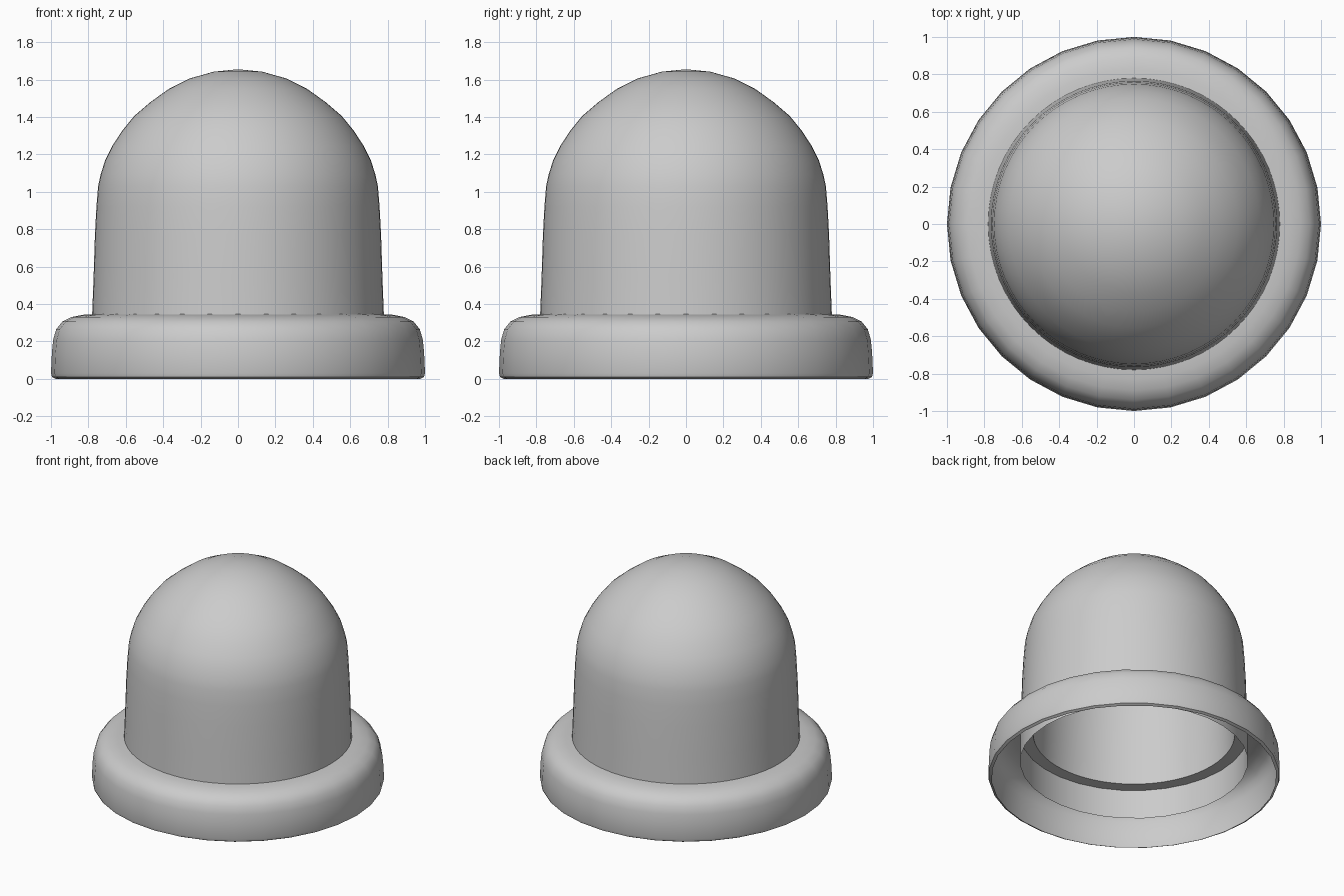
import bpy, bmesh, math

if "Cube" in bpy.data.objects:
    bpy.data.objects.remove(bpy.data.objects["Cube"])

grey = bpy.data.materials.new("plain grey")
grey.diffuse_color = (0.6, 0.6, 0.6, 1)
grey.use_nodes = True
grey.node_tree.nodes["Principled BSDF"].inputs["Base Color"].default_value = grey.diffuse_color


def lathe(name, profile, segments, closed):
    """Spin an (r, z) profile about the z axis."""
    bm = bmesh.new()
    verts = [bm.verts.new((r, 0, z)) for r, z in profile]
    pairs = list(zip(verts, verts[1:]))
    if closed:
        pairs.append((verts[-1], verts[0]))
    edges = [bm.edges.new(p) for p in pairs]
    bmesh.ops.spin(bm, geom=verts + edges, axis=(0, 0, 1), cent=(0, 0, 0),
                   angle=2 * math.pi, steps=segments, use_duplicate=False)
    bmesh.ops.remove_doubles(bm, verts=bm.verts, dist=1e-4)
    bmesh.ops.recalc_face_normals(bm, faces=bm.faces)
    mesh = bpy.data.meshes.new(name)
    bm.to_mesh(mesh)
    bm.free()
    obj = bpy.data.objects.new(name, mesh)
    bpy.context.collection.objects.link(obj)
    mesh.materials.append(grey)
    bpy.ops.object.select_all(action='DESELECT')
    obj.select_set(True)
    bpy.context.view_layer.objects.active = obj
    bpy.ops.object.shade_smooth_by_angle(angle=math.radians(40))
    return obj


# Thick-walled dome, open at the bottom
outer = [(0.78, 0.34), (0.772, 0.55), (0.765, 0.77), (0.757, 0.92), (0.748, 1.03),
         (0.735, 1.09), (0.71, 1.17), (0.672, 1.245), (0.62, 1.325), (0.555, 1.405),
         (0.47, 1.478), (0.37, 1.55), (0.257, 1.606), (0.13, 1.642), (0, 1.655)]
inner = [(r * 0.885, 0.34 + (z - 0.34) * 0.93) for r, z in reversed(outer)]
lathe("dome", outer + inner, 64, True)

# Hollow base ring: inner sleeve, rounded shoulder, outer wall, turned-in rim
ring = [(0.78, 0.12), (0.78, 0.345), (0.83, 0.342), (0.89, 0.33), (0.94, 0.305),
        (0.972, 0.265), (0.988, 0.21), (0.995, 0.14), (1.0, 0.03), (0.994, 0.01),
        (0.975, 0.0)]
lathe("base_ring", ring, 32, False)
